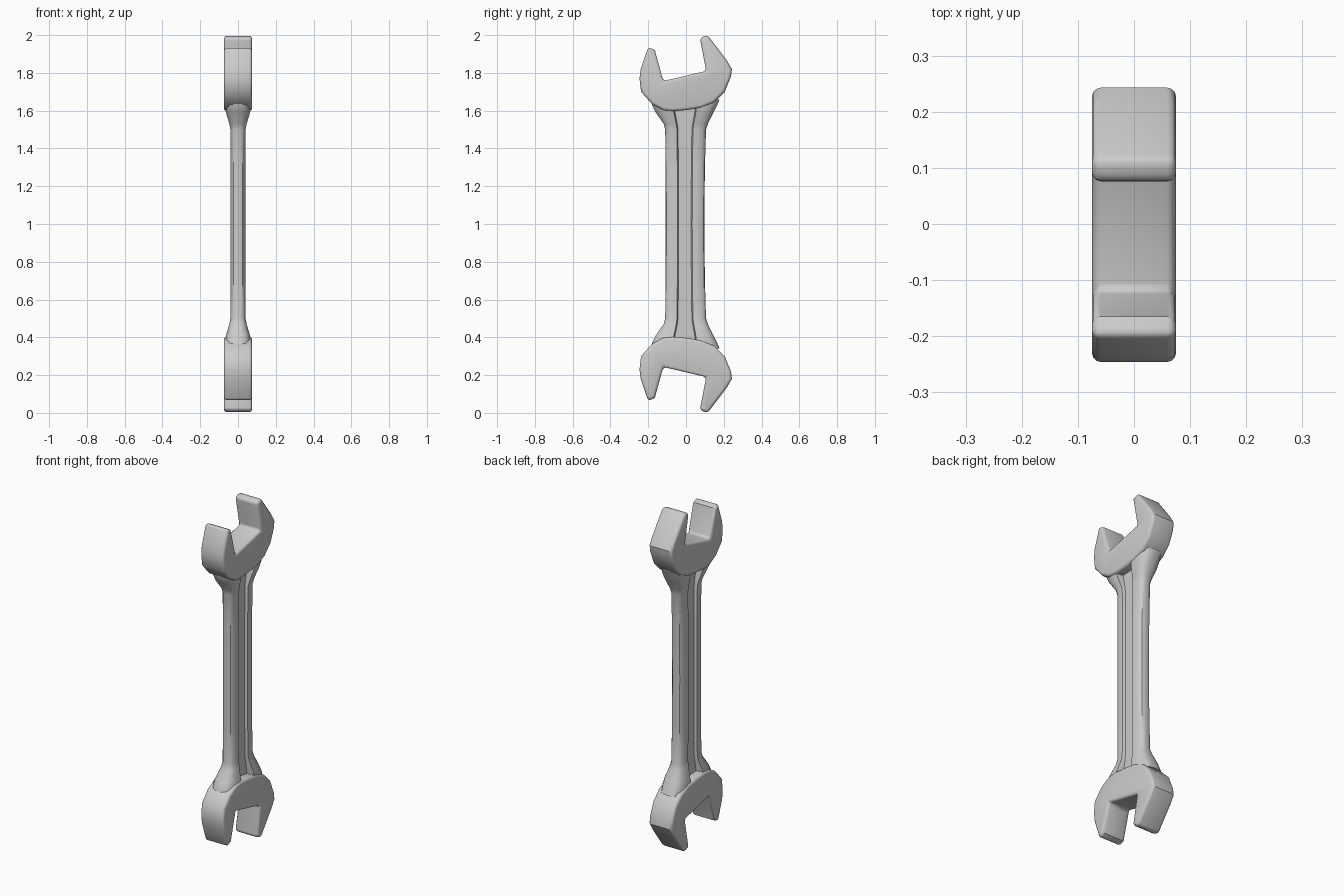
import bpy, bmesh, math

if "Cube" in bpy.data.objects:
    bpy.data.objects.remove(bpy.data.objects["Cube"])

steel = bpy.data.materials.new("steel grey")
steel.diffuse_color = (0.6, 0.6, 0.6, 1)
steel.use_nodes = True
steel.node_tree.nodes["Principled BSDF"].inputs["Base Color"].default_value = steel.diffuse_color


def finish(bm, name, bevel=0):
    bmesh.ops.recalc_face_normals(bm, faces=bm.faces)
    me = bpy.data.meshes.new(name)
    bm.to_mesh(me)
    bm.free()
    me.materials.append(steel)
    ob = bpy.data.objects.new(name, me)
    bpy.context.collection.objects.link(ob)
    bpy.context.view_layer.objects.active = ob
    ob.select_set(True)
    if bevel:
        mod = ob.modifiers.new("rounded_edges", 'BEVEL')
        mod.width = bevel
        mod.segments = 3
        mod.limit_method = 'ANGLE'
        mod.angle_limit = math.radians(60)
        bpy.ops.object.modifier_apply(modifier=mod.name)
    bpy.ops.object.shade_smooth_by_angle(angle=math.radians(35))
    ob.select_set(False)


# Open jaw outline (y, z) of the upper end
JAW = [(-0.12, 1.757), (0.107, 1.81), (0.073, 1.985), (0.115, 2.0),
       (0.216, 1.866), (0.243, 1.82), (0.238, 1.78), (0.205, 1.70),
       (0.15, 1.645), (0.08, 1.615), (0.0, 1.603), (-0.07, 1.597),
       (-0.12, 1.602), (-0.18, 1.635), (-0.238, 1.70), (-0.246, 1.77),
       (-0.24, 1.82), (-0.2, 1.937), (-0.165, 1.92)]


def jaw(name, place):
    bm = bmesh.new()
    face = bm.faces.new([bm.verts.new((-0.075, y, place(z))) for y, z in JAW])
    out = bmesh.ops.extrude_face_region(bm, geom=[face])
    verts = [g for g in out["geom"] if isinstance(g, bmesh.types.BMVert)]
    bmesh.ops.translate(bm, verts=verts, vec=(0.15, 0, 0))
    finish(bm, name, 0.016)


jaw("upper_jaw", lambda z: z)
jaw("lower_jaw", lambda z: 2 - z)


# Handle: rounded rails with a recessed panel on both broad sides
def section(left, right, t, panel_l, panel_r, floor):
    def rail(edge, inner):
        d = edge - inner
        return [(floor, inner + (0.006 if inner < 0 else -0.006)), (t, inner),
                (t, inner + 0.35 * d), (0.88 * t, inner + 0.72 * d),
                (0.62 * t, inner + 0.93 * d), (0.25 * t, edge)]
    half = rail(left, panel_l)[::-1] + rail(right, panel_r)
    return half + [(-x, y) for x, y in reversed(half)]


# height above the middle, left, right, half thickness, panel left and right
STATIONS = [(0.0, -0.109, 0.097, 0.039, -0.045, 0.033),
            (0.3, -0.109, 0.100, 0.039, -0.046, 0.034),
            (0.5, -0.110, 0.106, 0.040, -0.048, 0.037),
            (0.53, -0.118, 0.116, 0.046, -0.052, 0.041),
            (0.59, -0.160, 0.146, 0.064, -0.064, 0.052),
            (0.63, -0.180, 0.165, 0.069, -0.068, 0.056),
            (0.66, -0.185, 0.178, 0.069, -0.068, 0.056)]
rows = [(-s[0],) + s[1:] for s in STATIONS[:0:-1]] + STATIONS
bm = bmesh.new()
rings = [[bm.verts.new((x, y, 1 + h)) for x, y in section(l, r, t, pl, pr, 0.024)]
         for h, l, r, t, pl, pr in rows]
for a, b in zip(rings, rings[1:]):
    for i in range(len(a)):
        j = (i + 1) % len(a)
        bm.faces.new((a[i], a[j], b[j], b[i]))
bm.faces.new(rings[0])
bm.faces.new(rings[-1])
finish(bm, "handle")
